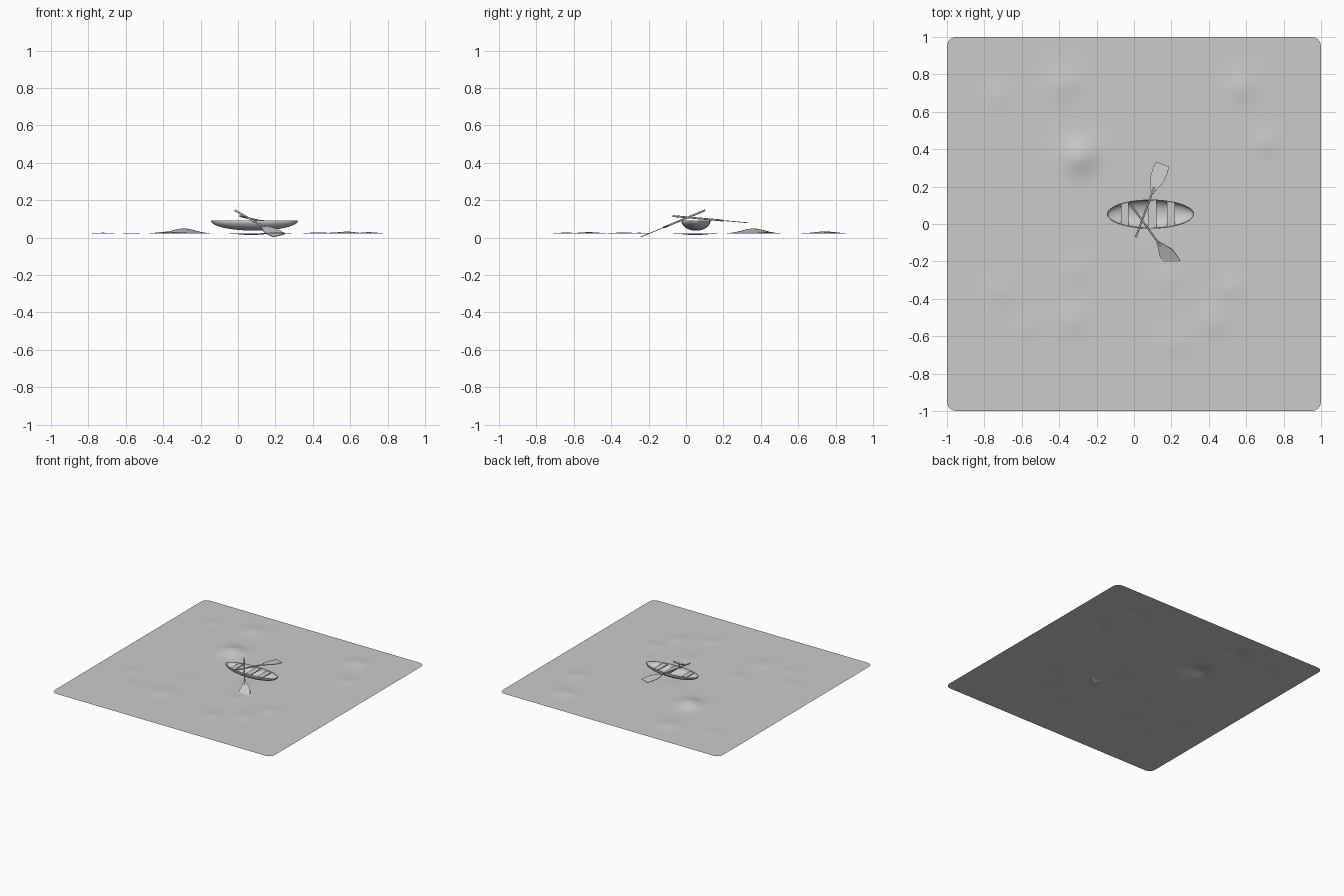
import bpy, bmesh, math
from mathutils import Vector, Matrix

if "Cube" in bpy.data.objects:
    bpy.data.objects.remove(bpy.data.objects["Cube"])

GREY = (0.6, 0.6, 0.6, 1)
grey = bpy.data.materials.new("plain_grey")
grey.use_nodes = True
grey.diffuse_color = GREY
grey.node_tree.nodes["Principled BSDF"].inputs["Base Color"].default_value = GREY


def finish(name, bm, smooth=True):
    mesh = bpy.data.meshes.new(name)
    bm.to_mesh(mesh)
    bm.free()
    obj = bpy.data.objects.new(name, mesh)
    bpy.context.collection.objects.link(obj)
    mesh.materials.append(grey)
    bpy.ops.object.select_all(action='DESELECT')
    obj.select_set(True)
    bpy.context.view_layer.objects.active = obj
    if smooth:
        bpy.ops.object.shade_smooth_by_angle(angle=math.radians(35))
    return obj


# Water sheet: rounded corners and gentle swells (x, y, height, radius)
LEVEL, CORNER = 0.021, 0.05
SWELLS = [(-0.29, 0.36, 0.028, 0.11), (-0.37, 0.75, 0.011, 0.1), (0.58, 0.73, 0.011, 0.09),
          (0.7, 0.43, 0.008, 0.08), (-0.72, 0.68, 0.005, 0.08), (-0.33, -0.52, 0.008, 0.1),
          (-0.72, -0.36, 0.005, 0.08), (0.22, -0.64, 0.006, 0.08), (0.43, -0.52, 0.007, 0.09),
          (0.52, -0.34, 0.006, 0.08), (0.18, -0.3, 0.005, 0.08), (-0.3, -0.25, 0.005, 0.08),
          (-0.57, -0.55, 0.004, 0.07), (0.07, 0.05, -0.008, 0.09)]
bm = bmesh.new()
bmesh.ops.create_grid(bm, x_segments=80, y_segments=80, size=1)
for v in bm.verts:
    x, y = v.co.x, v.co.y
    z = LEVEL
    for sx, sy, height, radius in SWELLS:
        z += height * math.exp(-1.6 * ((x - sx) ** 2 + (y - sy) ** 2) / radius ** 2)
    qx, qy = abs(x) - 1 + CORNER, abs(y) - 1 + CORNER
    if qx > 0 and qy > 0:
        k = max(qx, qy) / math.hypot(qx, qy)
        x = math.copysign(1 - CORNER + qx * k, x)
        y = math.copysign(1 - CORNER + qy * k, y)
    v.co = (x, y, z)
finish("water", bm)

# Boat hull: lower half of a stretched ball, given a wall
CENTRE, RIM = Vector((0.088, 0.053, 0.09)), 0.09
HALF_LENGTH, HALF_WIDTH, DEPTH = 0.233, 0.078, 0.053
bm = bmesh.new()
bmesh.ops.create_uvsphere(bm, u_segments=48, v_segments=24, radius=1,
                          matrix=Matrix.Rotation(math.pi / 2, 4, 'Y'))
bmesh.ops.bisect_plane(bm, geom=bm.verts[:] + bm.edges[:] + bm.faces[:], dist=1e-5,
                       plane_co=(0, 0, 0), plane_no=(0, 0, 1), clear_outer=True)
for v in bm.verts:
    v.co = CENTRE + Vector((v.co.x * HALF_LENGTH, v.co.y * HALF_WIDTH, v.co.z * DEPTH))
bmesh.ops.recalc_face_normals(bm, faces=bm.faces[:])
hull = finish("boat_hull", bm)
wall = hull.modifiers.new("wall", 'SOLIDIFY')
wall.thickness = 0.004
wall.offset = -1

# Benches: thin planks spanning the hull, ends cut to its outline
for i, (x, width) in enumerate([(-0.05, 0.04), (0.098, 0.045), (0.198, 0.045)]):
    bm = bmesh.new()
    bmesh.ops.create_cube(bm, size=1)
    for v in bm.verts:
        px = x + v.co.x * width
        z = 0.081 + v.co.z * 0.006
        inside = 1 - ((px - CENTRE.x) / HALF_LENGTH) ** 2 - ((RIM - z) / DEPTH) ** 2
        v.co = (px, CENTRE.y + math.copysign(HALF_WIDTH * math.sqrt(inside) - 0.002, v.co.y), z)
    finish("bench_%d" % (i + 1), bm, smooth=False)


# Oars: round shaft and a flared flat blade
def oar(name, grip, tip):
    grip, tip = Vector(grip), Vector(tip)
    along = (tip - grip).normalized()
    length = (tip - grip).length
    side = (Vector((1, 0, 0)) - along * along.x).normalized()
    normal = side.cross(along)
    reach = length * 0.68
    bm = bmesh.new()
    turn = along.to_track_quat('Z', 'Y').to_matrix().to_4x4()
    bmesh.ops.create_cone(bm, cap_ends=True, segments=12, radius1=0.005, radius2=0.005, depth=reach,
                          matrix=Matrix.Translation(grip + along * reach / 2) @ turn)
    finish(name + "_shaft", bm)
    bm = bmesh.new()
    outline = [(0.6, 0.006), (0.69, 0.022), (0.79, 0.039), (0.9, 0.041), (1, 0.037)]
    points = [(t, w) for t, w in outline] + [(t, -w) for t, w in reversed(outline)]
    face = bm.faces.new([bm.verts.new(grip + along * length * t + side * w - normal * 0.002)
                         for t, w in points])
    top = bmesh.ops.extrude_face_region(bm, geom=[face])
    bmesh.ops.translate(bm, vec=normal * 0.004,
                        verts=[g for g in top["geom"] if isinstance(g, bmesh.types.BMVert)])
    bmesh.ops.recalc_face_normals(bm, faces=bm.faces[:])
    finish(name + "_blade", bm, smooth=False)


oar("rear_oar", (0.01, -0.07, 0.115), (0.153, 0.32, 0.08))
oar("front_oar", (-0.015, 0.1, 0.145), (0.22, -0.223, 0.011))
